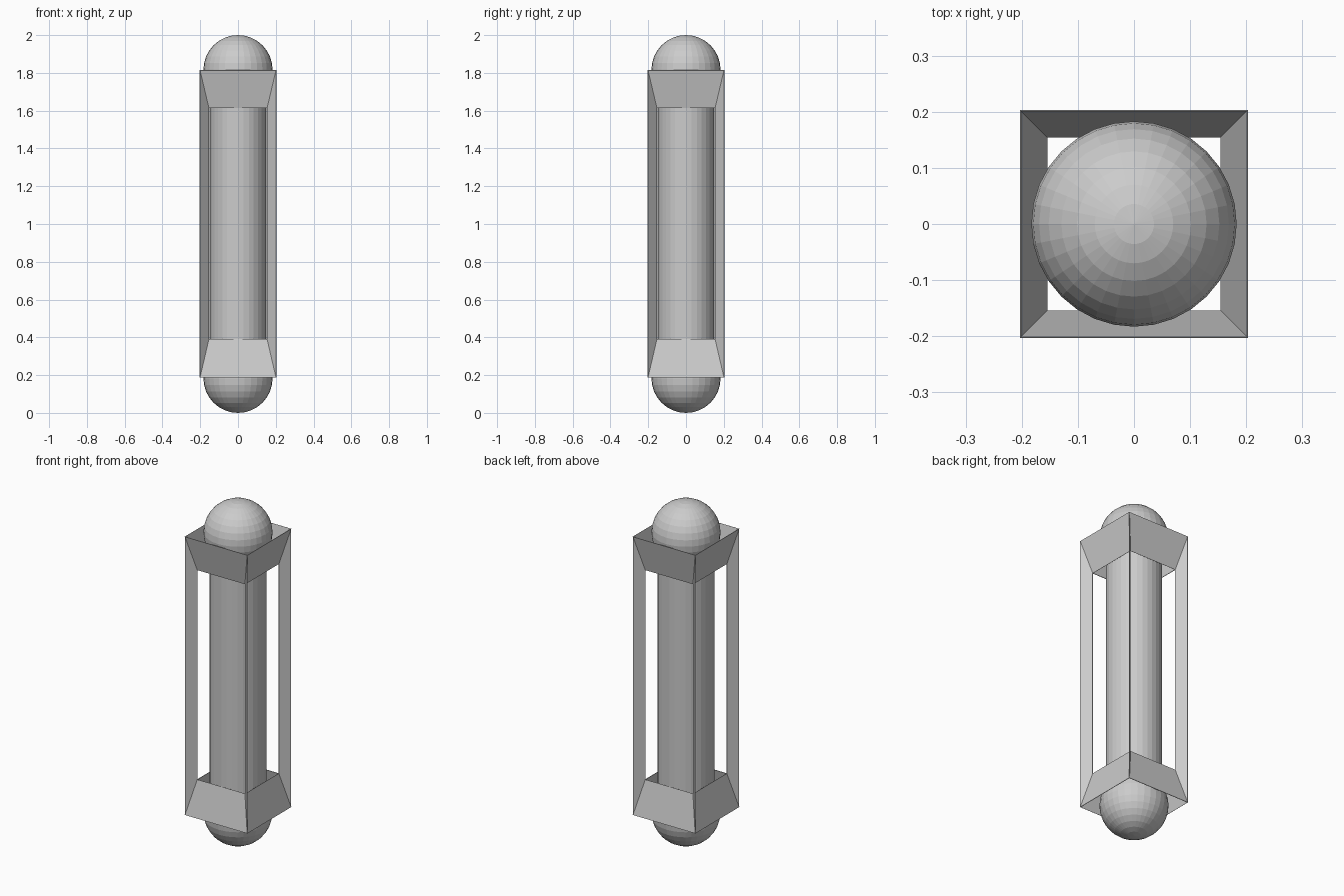
import bpy, bmesh

if "Cube" in bpy.data.objects:
    bpy.data.objects.remove(bpy.data.objects["Cube"])

grey = bpy.data.materials.new("light_grey")
grey.diffuse_color = (0.6, 0.6, 0.6, 1)
grey.use_nodes = True
grey.node_tree.nodes["Principled BSDF"].inputs["Base Color"].default_value = grey.diffuse_color

R_BALL, R_CORE = 0.183, 0.15
OUT, INN = 0.202, 0.155              # half widths of outer and inner squares
Z_LOW, Z_LOW_IN = 0.188, 0.39        # lower collar rim and throat
Z_TOP, Z_TOP_IN = 1.814, 1.614       # upper collar rim and throat
CORNERS = [(-1, -1), (1, -1), (1, 1), (-1, 1)]


def sheet(name, faces):
    """Thin panel object from a list of corner loops."""
    bm = bmesh.new()
    for loop in faces:
        bm.faces.new([bm.verts.new(p) for p in loop])
    bmesh.ops.remove_doubles(bm, verts=bm.verts, dist=1e-5)
    bmesh.ops.recalc_face_normals(bm, faces=bm.faces)
    me = bpy.data.meshes.new(name)
    bm.to_mesh(me)
    bm.free()
    me.materials.append(grey)
    ob = bpy.data.objects.new(name, me)
    bpy.context.collection.objects.link(ob)
    mod = ob.modifiers.new("thin", 'SOLIDIFY')
    mod.thickness = 0.003
    mod.offset = 0


# Round core
bpy.ops.mesh.primitive_cylinder_add(vertices=32, radius=R_CORE,
                                    depth=2 - 2 * R_BALL, location=(0, 0, 1))
core = bpy.context.object
core.name = "core_column"
core.data.materials.append(grey)

# End balls
for name, z in (("lower_ball", R_BALL), ("upper_ball", 2 - R_BALL)):
    bpy.ops.mesh.primitive_uv_sphere_add(segments=32, ring_count=16,
                                         radius=R_BALL, location=(0, 0, z))
    ball = bpy.context.object
    ball.name = name
    ball.data.materials.append(grey)

# Flared square collars, open at both ends
for name, z_rim, z_in in (("lower_collar", Z_LOW, Z_LOW_IN),
                          ("upper_collar", Z_TOP, Z_TOP_IN)):
    faces = []
    for i in range(4):
        (ax, ay), (bx, by) = CORNERS[i], CORNERS[(i + 1) % 4]
        faces.append([(ax * OUT, ay * OUT, z_rim), (bx * OUT, by * OUT, z_rim),
                      (bx * INN, by * INN, z_in), (ax * INN, ay * INN, z_in)])
    sheet(name, faces)

# Diagonal corner fins joining the collars
for i, (x, y) in enumerate(CORNERS):
    sheet(f"corner_fin_{i + 1}", [[
        (x * OUT, y * OUT, Z_LOW), (x * OUT, y * OUT, Z_TOP),
        (x * INN, y * INN, Z_TOP_IN), (x * INN, y * INN, Z_LOW_IN)]])
